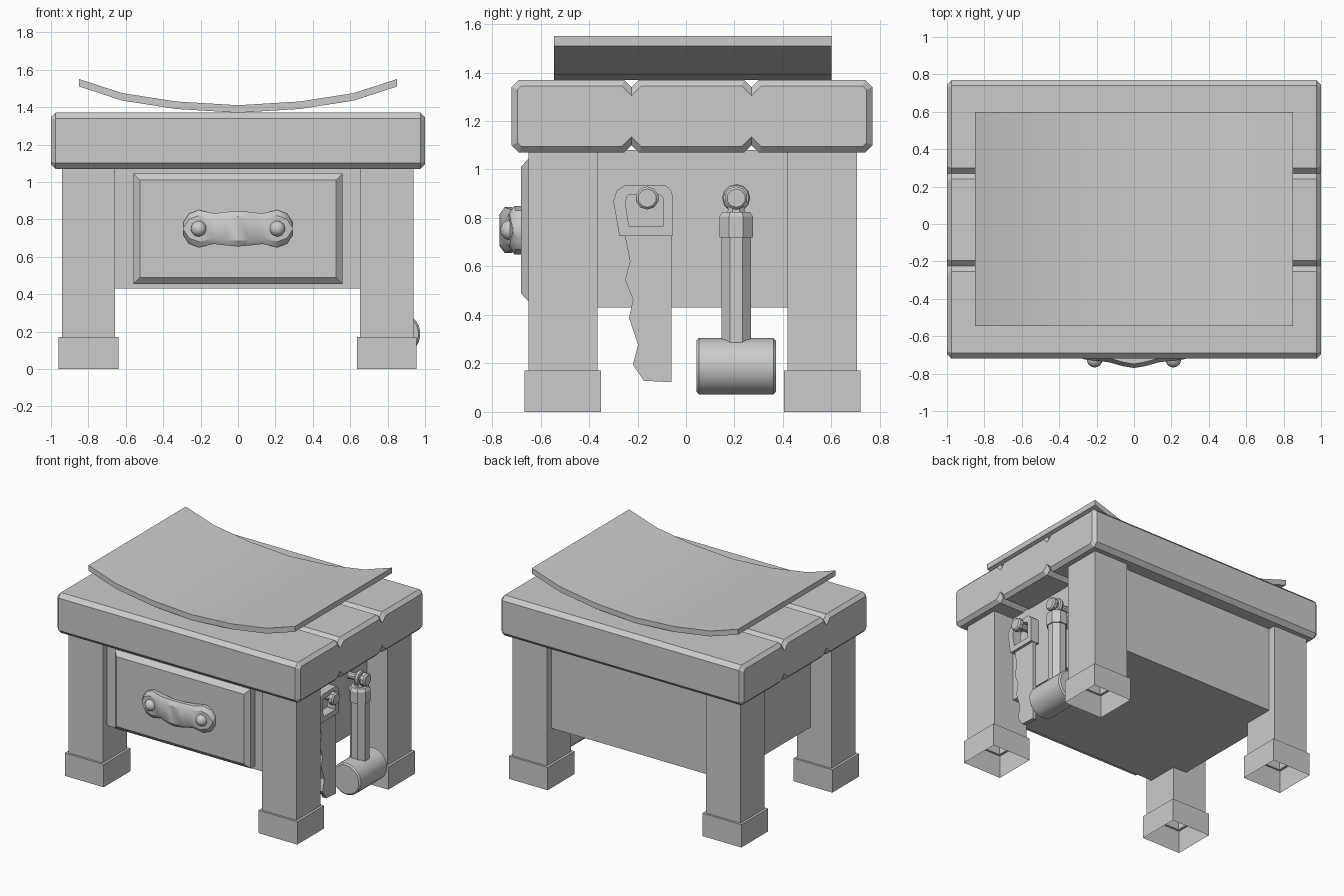
import bpy, bmesh
from math import cos, sin, pi, radians

cube = bpy.data.objects.get("Cube")
if cube:
    bpy.data.objects.remove(cube, do_unlink=True)

GREY = (0.6, 0.6, 0.6, 1.0)
grey = bpy.data.materials.new("plain_grey")
grey.use_nodes = True
grey.diffuse_color = GREY
for node in grey.node_tree.nodes:
    if node.type == 'BSDF_PRINCIPLED':
        node.inputs["Base Color"].default_value = GREY


def finish(name, bm, smooth=False):
    bmesh.ops.recalc_face_normals(bm, faces=bm.faces[:])
    mesh = bpy.data.meshes.new(name)
    bm.to_mesh(mesh)
    bm.free()
    mesh.materials.append(grey)
    obj = bpy.data.objects.new(name, mesh)
    bpy.context.collection.objects.link(obj)
    if smooth:
        bpy.ops.object.select_all(action='DESELECT')
        obj.select_set(True)
        bpy.context.view_layer.objects.active = obj
        bpy.ops.object.shade_smooth_by_angle(angle=radians(35))
    return obj


def skin(rings, caps=True, loop=False):
    """Bridge matching rings of points with quads."""
    bm = bmesh.new()
    rows = [[bm.verts.new(p) for p in ring] for ring in rings]
    pairs = list(zip(rows, rows[1:])) + ([(rows[-1], rows[0])] if loop else [])
    for a, b in pairs:
        for i in range(len(a)):
            j = (i + 1) % len(a)
            bm.faces.new((a[i], a[j], b[j], b[i]))
    if caps and not loop:
        bm.faces.new(rows[0])
        bm.faces.new(rows[-1])
    return bm


def loft(name, rings, caps=True, loop=False, smooth=False):
    return finish(name, skin(rings, caps, loop), smooth)


def rect(cx, cy, hx, hy, z):
    return [(cx - hx, cy - hy, z), (cx + hx, cy - hy, z),
            (cx + hx, cy + hy, z), (cx - hx, cy + hy, z)]


def side(points, x):
    return [(x, y, z) for y, z in points]


def turned(name, axis, centre, stations, sides, smooth=True):
    """Round part along an axis from (position, radius) stations."""
    rings = []
    for pos, r in stations:
        ring = []
        for i in range(sides):
            a = 2 * pi * (i + 0.5) / sides
            p = [r * cos(a), r * sin(a)]
            p.insert(axis, pos)
            ring.append([p[k] + centre[k] for k in range(3)])
        rings.append(ring)
    return loft(name, rings, smooth=smooth)


# Table top: bevelled section with two plank grooves above and below
y0, y1, z0, z1, c = -0.72, 0.77, 1.07, 1.37, 0.03
upper = [(y0, z1 - c), (y0 + c, z1)]
for g in (-0.225, 0.27):
    upper += [(g - c, z1), (g, z1 - c), (g + c, z1)]
upper += [(y1 - c, z1), (y1, z1 - c)]
lower = [(y, z0 + z1 - z) for y, z in reversed(upper)]
bm = skin([side(upper + lower, x) for x in (-0.975, 0.975)])
ends = [f for f in bm.faces if len(f.verts) > 4]
bmesh.ops.recalc_face_normals(bm, faces=bm.faces[:])
bmesh.ops.inset_region(bm, faces=ends, thickness=0.025, depth=0.025,
                       use_even_offset=True)
finish("table_top", bm)

# Curved seat
half = [(0.85, 1.51), (0.62, 1.435), (0.33, 1.39)]
arc = [(-x, z) for x, z in half] + [(0, 1.37)] + half[::-1]
loft("seat", [[(x, -0.545, z), (x, 0.6, z), (x, 0.6, z + 0.04),
               (x, -0.545, z + 0.04)] for x, z in arc], smooth=True)

# Legs with hollow feet
for xn, cx in (("right", -0.8), ("left", 0.795)):
    for yn, cy in (("front", -0.508), ("back", 0.562)):
        loft(f"{yn}_{xn}_leg", [rect(cx, cy, 0.16, 0.158, 0),
                                rect(cx, cy, 0.16, 0.158, 0.17),
                                rect(cx, cy, 0.142, 0.143, 0.17),
                                rect(cx, cy, 0.142, 0.143, 1.08)], caps=False)

# Cabinet body
loft("cabinet", [rect(0, 0.025, 0.77, 0.625, z) for z in (0.43, 1.08)])


# Drawer front
def panel(y, inset):
    x, lo, hi = 0.56 - inset, 0.455 + inset, 1.045 - inset
    return [(-x, y, lo), (x, y, lo), (x, y, hi), (-x, y, hi)]


loft("drawer", [panel(-0.59, 0), panel(-0.65, 0), panel(-0.682, 0.035)])

# Drawer pull: (x, half height, front y, back y)
pull = [(0.292, 0.035, -0.715, -0.67), (0.262, 0.08, -0.725, -0.67),
        (0.21, 0.1, -0.73, -0.67), (0.13, 0.082, -0.74, -0.68),
        (0.06, 0.09, -0.76, -0.71)]
stations = [(-p[0],) + p[1:] for p in pull] + [(0, 0.095, -0.77, -0.72)] + pull[::-1]
rings = []
for x, h, front, back in stations:
    section = [(back, h), (front + 0.022, h), (front, h - 0.03)]
    section += [(y, -z) for y, z in section[::-1]]
    rings.append([(x, y, 0.75 + z) for y, z in section])
loft("drawer_pull", rings, smooth=True)
for name, x in (("right_rivet", -0.21), ("left_rivet", 0.21)):
    bm = bmesh.new()
    bmesh.ops.create_uvsphere(bm, u_segments=16, v_segments=10, radius=0.042)
    bmesh.ops.translate(bm, verts=bm.verts[:], vec=(x, -0.725, 0.75))
    finish(name, bm, True)

# Saw grip with an open window
outer = [(-0.275, 0.725), (-0.3, 0.87), (-0.285, 0.915), (-0.25, 0.935),
         (-0.085, 0.935), (-0.062, 0.915), (-0.055, 0.89), (-0.055, 0.725)]
inner = [(-0.235, 0.765), (-0.25, 0.86), (-0.245, 0.885), (-0.235, 0.897),
         (-0.11, 0.897), (-0.1, 0.89), (-0.095, 0.88), (-0.095, 0.765)]
loft("saw_grip", [side(outer, 0.8), side(outer, 0.87),
                  side(inner, 0.87), side(inner, 0.8)], loop=True)

# Toothed saw blade
teeth = [(-0.255, 0.74), (-0.231, 0.62), (-0.252, 0.545), (-0.219, 0.463),
         (-0.235, 0.388), (-0.198, 0.277), (-0.219, 0.194), (-0.174, 0.128)]
blade = teeth + [(-0.06, 0.122), (-0.06, 0.74)]
loft("saw_blade", [side(blade, x) for x in (0.82, 0.85)])

# Mallet: head, shaft, collar, hanging loop
MX, MY = 0.858, 0.207
turned("mallet_head", 1, (MX, MY, 0.188),
       [(-0.164, 0.107), (-0.154, 0.117), (0.154, 0.117), (0.164, 0.107)], 24)
turned("mallet_shaft", 2, (MX, MY, 0), [(0.25, 0.066), (0.74, 0.066)], 8, False)
turned("mallet_collar", 2, (MX, MY, 0),
       [(0.72, 0.075), (0.805, 0.075), (0.825, 0.062)], 8, False)
loop_rings = []
for i in range(12):
    a = 2 * pi * i / 12
    loop_rings.append([(MX + 0.018 * sin(b), MY + (0.04 + 0.018 * cos(b)) * cos(a),
                        0.882 + (0.04 + 0.018 * cos(b)) * sin(a))
                       for b in (pi * k / 4 for k in range(8))])
loft("mallet_loop", loop_rings, loop=True, smooth=True)
turned("mallet_neck", 2, (MX, MY, 0), [(0.81, 0.04), (0.85, 0.035)], 8, False)

# Wall pegs the tools hang from
for name, y in (("saw_peg", -0.16), ("mallet_peg", MY)):
    turned(name, 0, (0, y, 0.882),
           [(0.75, 0.025), (0.885, 0.025), (0.89, 0.048),
            (0.915, 0.048), (0.925, 0.038)], 10)
